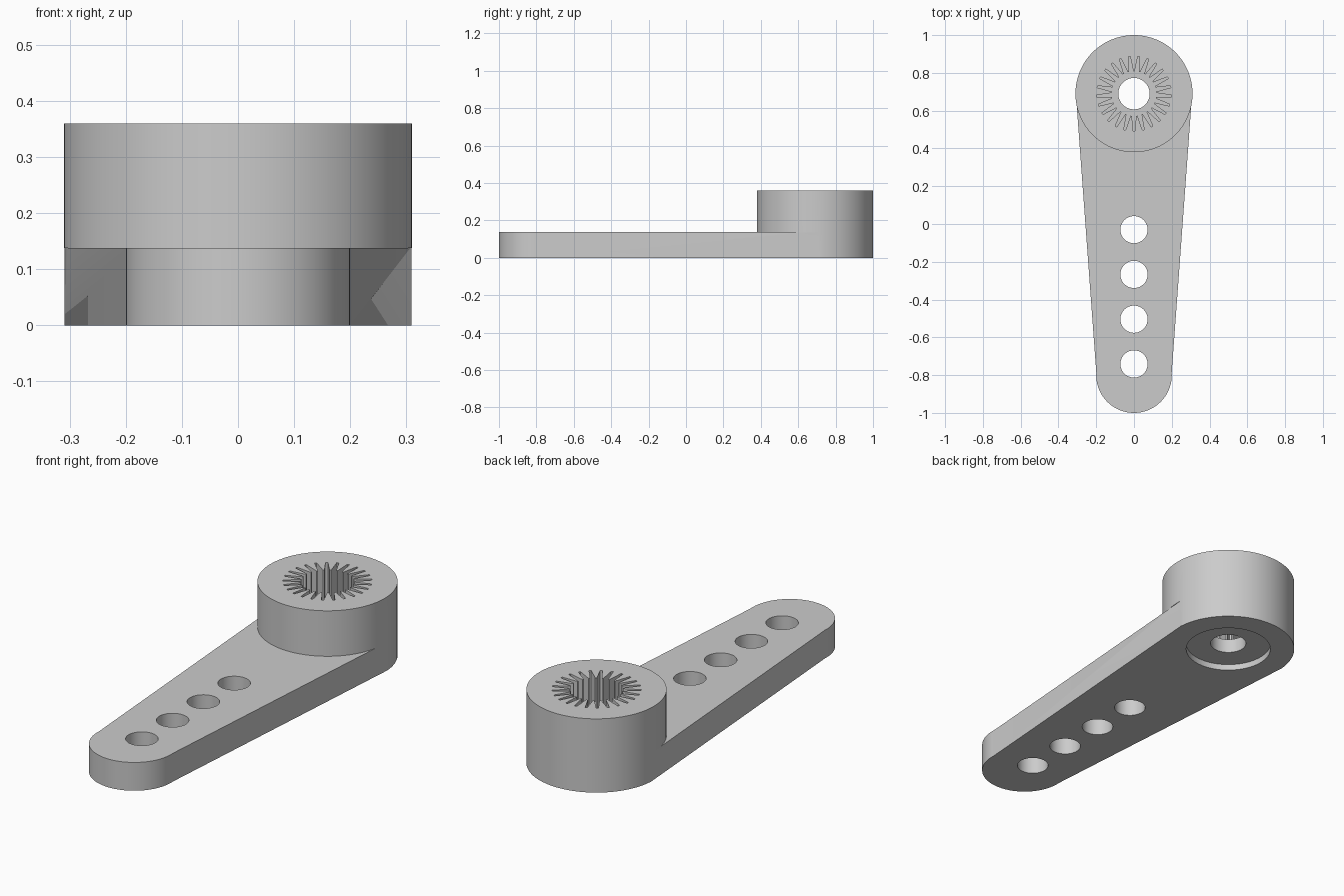
import bpy
import bmesh
from math import cos, sin, pi, radians

if "Cube" in bpy.data.objects:
    bpy.data.objects.remove(bpy.data.objects["Cube"], do_unlink=True)

HUB_Y, HUB_R, HUB_TOP = 0.69, 0.31, 0.36
TIP_Y, TIP_R, ARM_TOP = -0.80, 0.20, 0.138
STEPS = 96

grey = bpy.data.materials.new("plain grey")
grey.use_nodes = True
grey.diffuse_color = (0.6, 0.6, 0.6, 1)
grey.node_tree.nodes["Principled BSDF"].inputs["Base Color"].default_value = (0.6, 0.6, 0.6, 1)


def arc(y, r, first=0, last=STEPS - 1):
    """Points on a circle centred on the arm's middle line."""
    turn = 2 * pi / STEPS
    return [(r * cos(i * turn), y + r * sin(i * turn)) for i in range(first, last + 1)]


def prism(name, outline, z0, z1):
    """Closed outline extruded straight up."""
    bm = bmesh.new()
    face = bm.faces.new([bm.verts.new((x, y, z0)) for x, y in outline])
    top = bmesh.ops.extrude_face_region(bm, geom=[face])["geom"]
    bmesh.ops.translate(bm, vec=(0, 0, z1 - z0),
                        verts=[v for v in top if isinstance(v, bmesh.types.BMVert)])
    bmesh.ops.recalc_face_normals(bm, faces=bm.faces)
    mesh = bpy.data.meshes.new(name)
    bm.to_mesh(mesh)
    bm.free()
    mesh.materials.append(grey)
    obj = bpy.data.objects.new(name, mesh)
    bpy.context.collection.objects.link(obj)
    return obj


def combine(target, tool, operation):
    """Apply a boolean and remove the tool."""
    mod = target.modifiers.new(tool.name, 'BOOLEAN')
    mod.object, mod.operation, mod.solver = tool, operation, 'EXACT'
    bpy.context.view_layer.objects.active = target
    bpy.ops.object.modifier_apply(modifier=mod.name)
    bpy.data.objects.remove(tool, do_unlink=True)


# Tapered arm with a round tip, and the hub standing on its wide end
half = STEPS // 2
outline = arc(HUB_Y, HUB_R, 1, half - 1) + arc(TIP_Y, TIP_R, half - 1, STEPS + 1)
horn = prism("lever_arm", outline, 0, ARM_TOP)
combine(horn, prism("hub", arc(HUB_Y, HUB_R), ARM_TOP, HUB_TOP), 'UNION')

# Linkage holes along the arm
for y in (-0.03, -0.267, -0.504, -0.741):
    combine(horn, prism("linkage_hole", arc(y, 0.072), -0.1, 0.3), 'DIFFERENCE')

# Splined socket: blunt teeth around the shaft
TEETH, ROOT, CREST = 25, 0.198, 0.118
spline = []
for t in range(TEETH):
    for part, r in ((-0.38, CREST), (-0.1, ROOT), (0.1, ROOT), (0.38, CREST)):
        a = -pi / 2 + (t + part) * 2 * pi / TEETH
        spline.append((r * cos(a), HUB_Y + r * sin(a)))
combine(horn, prism("spline_socket", spline, 0.10, 0.5), 'DIFFERENCE')

# Screw hole and the shallow recess underneath
combine(horn, prism("screw_hole", arc(HUB_Y, 0.083), -0.1, 0.3), 'DIFFERENCE')
combine(horn, prism("recess", arc(HUB_Y, 0.198), -0.1, 0.03), 'DIFFERENCE')

# Smooth round walls, crisp edges
bpy.ops.object.select_all(action='DESELECT')
horn.select_set(True)
bpy.context.view_layer.objects.active = horn
bpy.ops.object.shade_smooth_by_angle(angle=radians(25))
